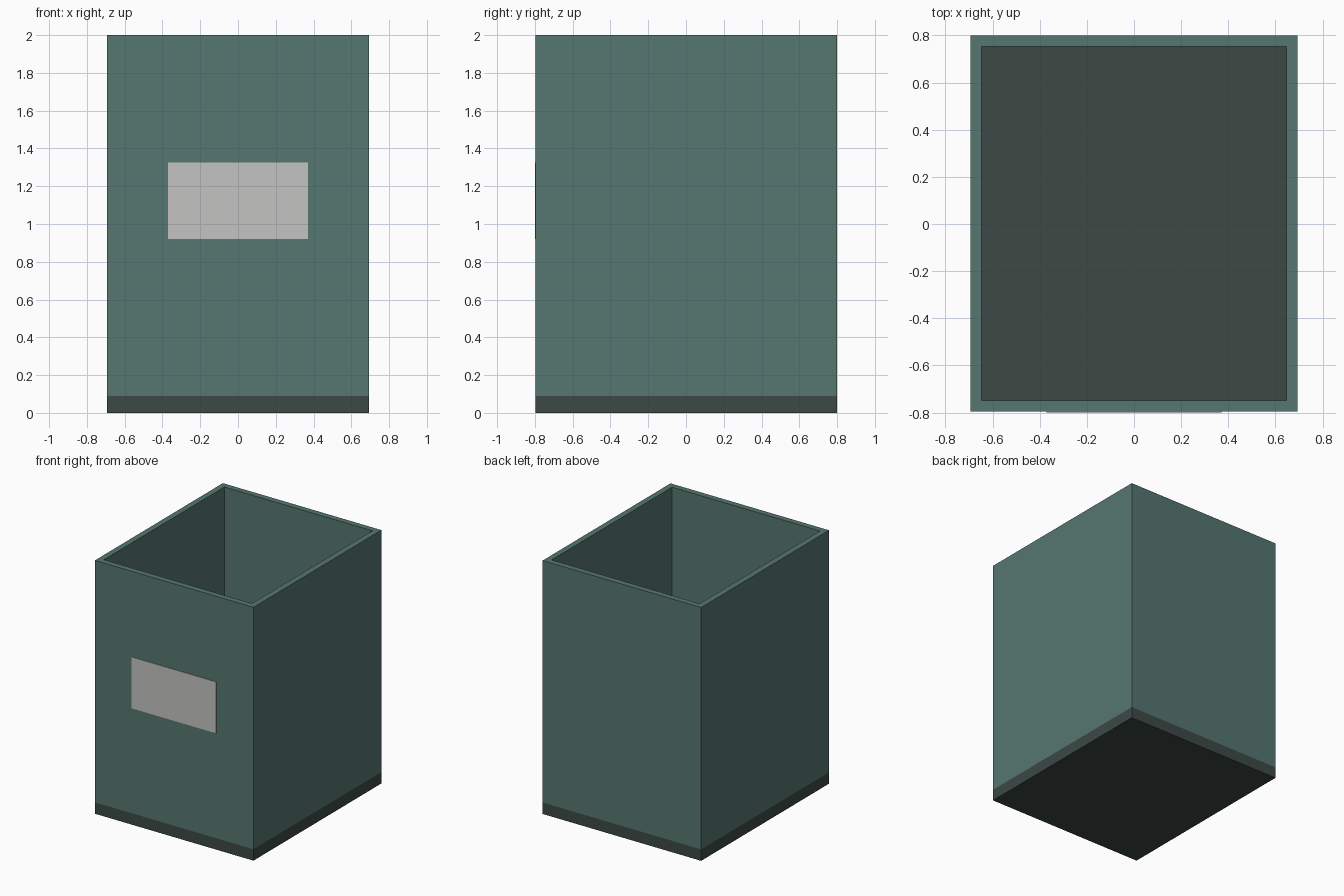
import bpy
import bmesh
from mathutils import Matrix, Vector

old = bpy.data.objects.get("Cube")
if old:
    bpy.data.objects.remove(old)

WIDTH, HEIGHT, BASE_H, WALL = 1.385, 2.0, 0.09, 0.066
FRONT, BACK = -0.796, 0.8
PLATE = 0.004


def material(name, rgb):
    mat = bpy.data.materials.new(name)
    mat.use_nodes = True
    color = (*rgb, 1.0)
    mat.diffuse_color = color
    mat.node_tree.nodes["Principled BSDF"].inputs["Base Color"].default_value = color
    return mat


def box(bm, low, high):
    low, high = Vector(low), Vector(high)
    matrix = Matrix.Translation((low + high) / 2) @ Matrix.Diagonal((*(high - low), 1))
    bmesh.ops.create_cube(bm, size=1, matrix=matrix)
    bm.normal_update()


def finish(bm, name, mat):
    mesh = bpy.data.meshes.new(name)
    bm.to_mesh(mesh)
    bm.free()
    mesh.materials.append(mat)
    obj = bpy.data.objects.new(name, mesh)
    bpy.context.collection.objects.link(obj)
    return obj


teal = material("muted teal", (0.093, 0.181, 0.162))
dark = material("dark grey green", (0.045, 0.067, 0.060))
pale = material("pale grey", (0.552, 0.558, 0.533))
half = WIDTH / 2

# Solid base slab, also the floor of the bin
bm = bmesh.new()
box(bm, (-half, FRONT, 0), (half, BACK, BASE_H))
finish(bm, "base", dark)

# Open walls: inset the top, sink it to the floor, then open the bottom
bm = bmesh.new()
box(bm, (-half, FRONT, BASE_H), (half, BACK, HEIGHT))
top = max(bm.faces, key=lambda f: f.normal.z)
bottom = min(bm.faces, key=lambda f: f.normal.z)
bmesh.ops.inset_region(bm, faces=[top], thickness=WALL)
sunk = bmesh.ops.extrude_discrete_faces(bm, faces=[top])["faces"][0]
bmesh.ops.translate(bm, verts=sunk.verts, vec=(0, 0, BASE_H - HEIGHT))
bmesh.ops.delete(bm, geom=[sunk, bottom], context="FACES_ONLY")
finish(bm, "walls", teal)

# Thin blank label plate on the front
bm = bmesh.new()
box(bm, (-0.37, FRONT - PLATE, 0.92), (0.37, FRONT, 1.325))
finish(bm, "front_label", pale)
